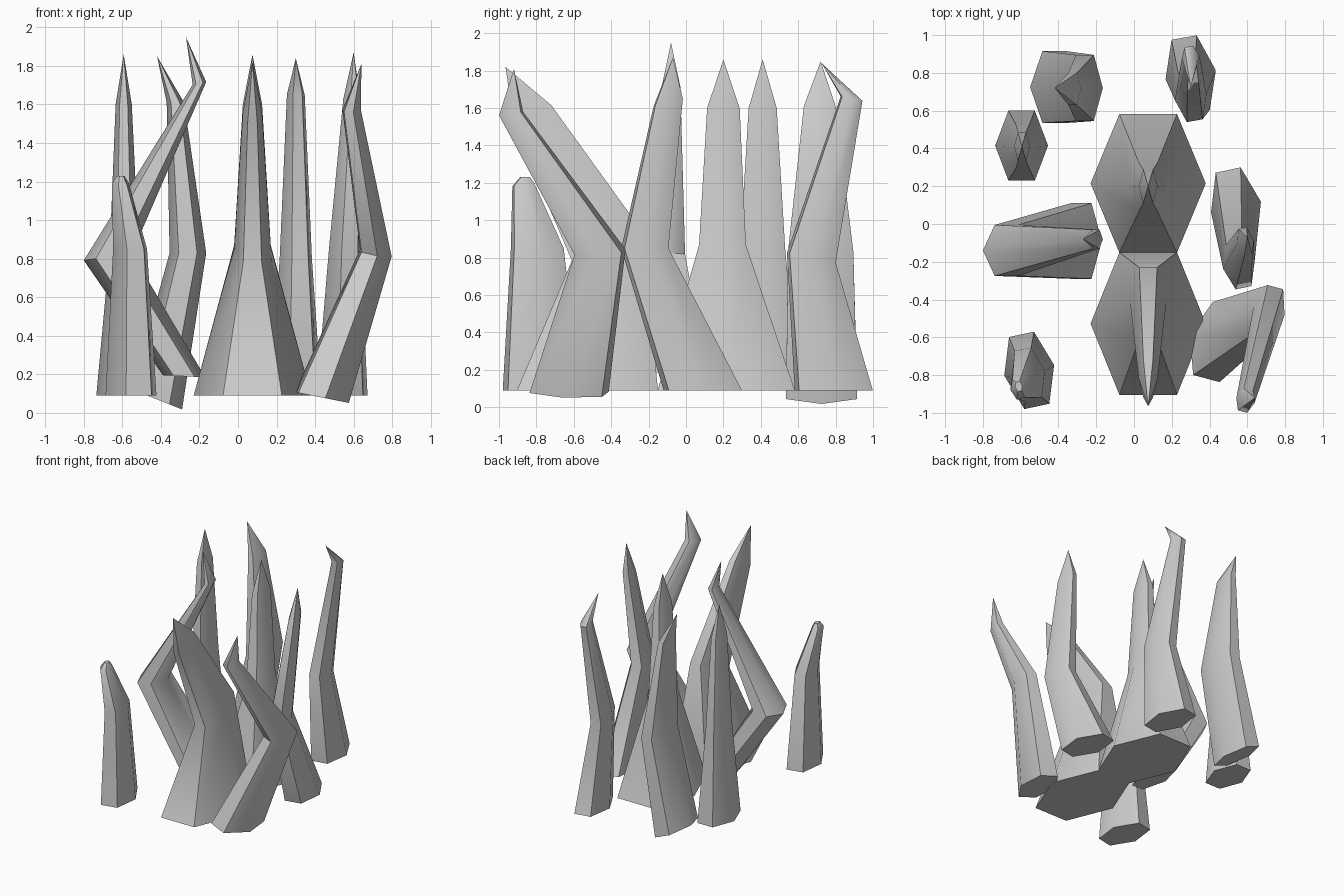
import bpy, bmesh, math
from mathutils import Vector

if "Cube" in bpy.data.objects:
    bpy.data.objects.remove(bpy.data.objects["Cube"])


def spike(name, rings, tip, rot=0):
    """Six-sided spike. Ring: (x, y, z, half width x, half width y, slope in x, slope in y)."""
    bm = bmesh.new()
    loops = []
    r = math.radians(rot)
    for x, y, z, rx, ry, sx, sy in rings:
        loop = []
        for i in range(6):
            a = math.radians(60 * i)
            u, v = rx * math.cos(a), ry / 0.866 * math.sin(a)
            dx = u * math.cos(r) - v * math.sin(r)
            dy = u * math.sin(r) + v * math.cos(r)
            loop.append(bm.verts.new((x + dx, y + dy, z + sx * dx + sy * dy)))
        loops.append(loop)
    bm.faces.new(loops[0][::-1])
    for lo, hi in zip(loops, loops[1:]):
        for i in range(6):
            j = (i + 1) % 6
            bm.faces.new((lo[i], lo[j], hi[j], hi[i]))
    if tip:
        t = bm.verts.new(Vector(tip))
        for i in range(6):
            bm.faces.new((loops[-1][i], loops[-1][(i + 1) % 6], t))
    else:
        bm.faces.new(loops[-1])
    bmesh.ops.recalc_face_normals(bm, faces=bm.faces)
    me = bpy.data.meshes.new(name)
    bm.to_mesh(me)
    bm.free()
    ob = bpy.data.objects.new(name, me)
    bpy.context.collection.objects.link(ob)
    bpy.ops.object.select_all(action='DESELECT')
    ob.select_set(True)
    bpy.context.view_layer.objects.active = ob
    bpy.ops.object.shade_smooth_by_angle(angle=math.radians(50))


# Two large central spikes, the front one bent forward
spike("centre_back_spike",
      [(.075, .215, .09, .305, .367, 0, 0), (.075, .195, .87, .095, .125, 0, 0),
       (.075, .2, 1.6, .05, .087, 0, 0)], (.075, .2, 1.86))
spike("centre_front_spike",
      [(.075, -.527, .09, .305, .377, 0, 0), (.075, -.42, .86, .095, .19, 0, .4),
       (.075, -.82, 1.56, .05, .1, 0, .55)], (.075, -.965, 1.82))

# Left side spikes
spike("left_back_straight_spike",
      [(-.595, .415, .09, .14, .185, 0, 0), (-.59, .41, .85, .075, .12, 0, 0),
       (-.593, .41, 1.6, .042, .075, 0, 0)], (-.593, .41, 1.86))
spike("left_front_stump",
      [(-.555, -.775, .09, .135, .195, 0, 0), (-.56, -.795, .85, .09, .135, 0, 0),
       (-.61, -.87, 1.19, .045, .055, 0, .15), (-.61, -.86, 1.23, .02, .025, 0, 0)],
      None, 12)
spike("left_bent_spike",
      [(-.28, -.09, .19, .11, .2, -.05, 0), (-.675, -.14, .81, .125, .135, .15, 0),
       (-.2, -.08, 1.71, .035, .05, .2, 0)], (-.27, -.08, 1.95))
spike("back_left_spike",
      [(-.42, .725, .07, .13, .19, -.4, 0), (-.26, .72, .83, .095, .175, 0, 0),
       (-.325, .715, 1.61, .045, .085, 0, 0)], (-.42, .72, 1.85))

# Right side spikes
spike("back_right_spike",
      [(.3, .79, .09, .135, .2, 0, 0), (.3, .67, .8, .085, .125, 0, -.2),
       (.3, .885, 1.65, .047, .055, 0, -.2)], (.3, .725, 1.84), 10)
spike("right_spike",
      [(.54, .09, .09, .135, .2, 0, 0), (.555, -.22, .85, .085, .12, 0, 0),
       (.59, -.095, 1.63, .045, .075, 0, .25)], (.6, -.07, 1.87), 12)
spike("right_front_bent_spike",
      [(.435, -.625, .08, .145, .2, -.2, 0), (.715, -.46, .83, .085, .13, -.2, .1),
       (.59, -.935, 1.57, .05, .06, 0, .15)], (.64, -.92, 1.81), -15)
